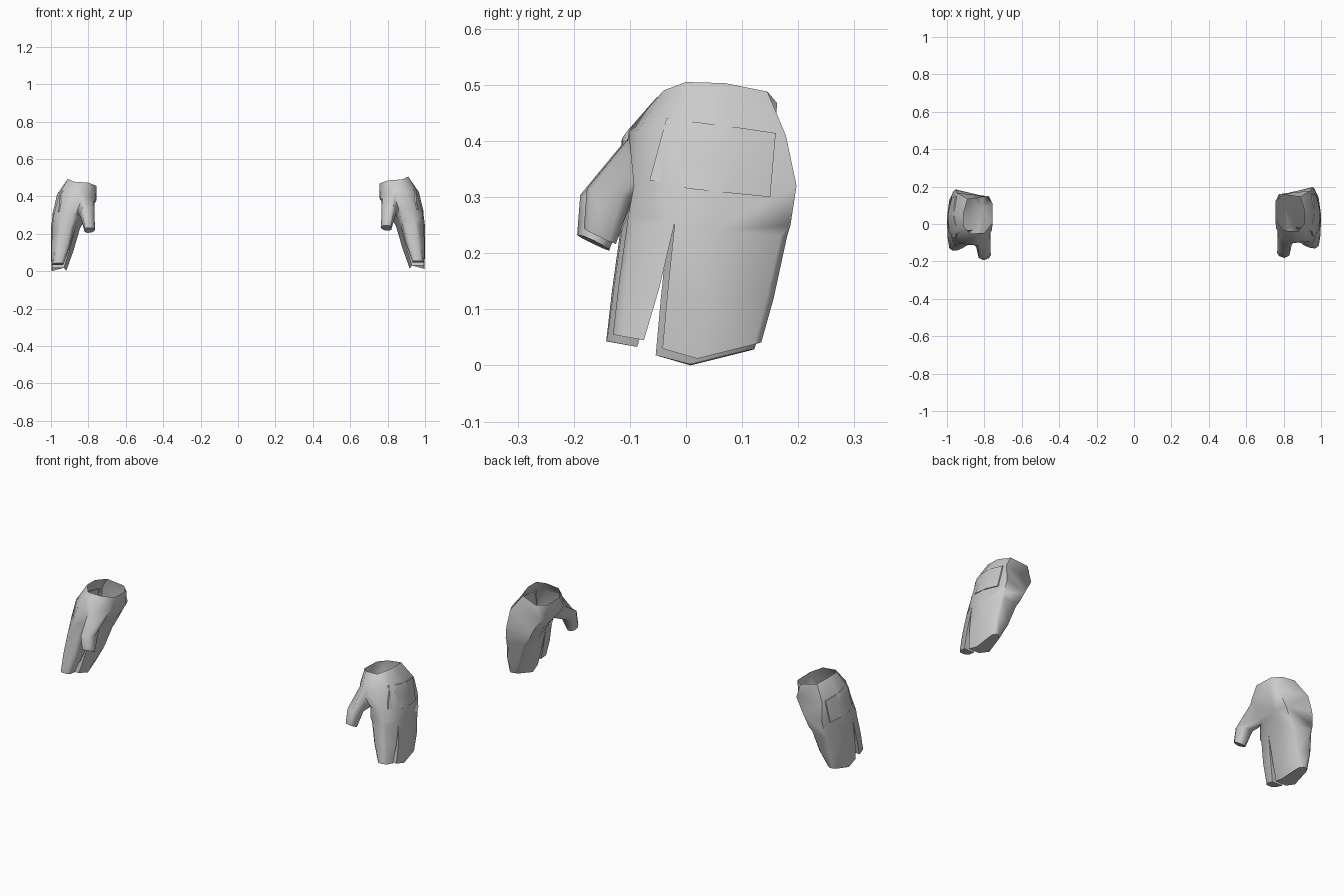
import bpy, bmesh, math
from mathutils import Vector
from mathutils.bvhtree import BVHTree

if "Cube" in bpy.data.objects:
    bpy.data.objects.remove(bpy.data.objects["Cube"])

# Palm sections, wrist to finger fork: front-out, slit-out, mid-out, back-out, then back-in ... front-in
WRIST = [(.875, -.04, .49), (.91, .0, .505), (.912, .07, .503), (.89, .145, .488),
         (.80, .162, .468), (.758, .125, .465), (.757, .02, .468), (.80, -.035, .485)]
HAND = [(.905, -.085, .42), (.955, -.03, .425), (.968, .07, .42), (.945, .178, .41),
        (.775, .16, .39), (.757, .12, .39), (.759, -.03, .39), (.83, -.108, .415)]
KNUCKLE = [(.94, -.093, .32), (.984, -.03, .32), (.99, .06, .32), (.955, .197, .32),
           (.82, .165, .31), (.805, .10, .31), (.825, -.02, .315), (.865, -.085, .32)]
FORK = [(.96, -.106, .25), (.992, -.02, .255), (1.0, .05, .24), (.97, .183, .23),
        (.86, .16, .23), (.845, .08, .24), (.865, -.02, .255), (.88, -.102, .25)]
# Finger sections below the fork
INDEX = [[(.975, -.120, .15), (.998, -.047, .14), (.90, -.047, .14), (.90, -.116, .15)],
         [(.985, -.131, .055), (.995, -.075, .045), (.935, -.075, .045), (.93, -.128, .055)]]
MITT = [[(.998, -.033, .13), (1.0, .04, .12), (.985, .158, .12),
         (.90, .148, .12), (.88, .05, .12), (.90, -.033, .13)],
        [(.993, -.042, .03), (.997, .02, .012), (.985, .136, .041),
         (.94, .13, .041), (.918, .02, .014), (.93, -.042, .03)]]
THUMB = [[(.765, -.155, .32), (.828, -.182, .315), (.845, -.10, .30), (.775, -.088, .29)],
         [(.762, -.166, .242), (.818, -.187, .245), (.82, -.125, .215), (.77, -.125, .22)]]
# Panel outline on the back of the hand, (y, z)
PANEL_TOP = [(-.035, .44), (.03, .432), (.10, .423), (.16, .414)]
PANEL_LOW = [(-.065, .33), (.005, .315), (.08, .307), (.15, .30)]


def bridge(bm, a, b, skip=None):
    n = len(a)
    for i in range(n):
        if i != skip:
            bm.faces.new((a[i], a[(i + 1) % n], b[(i + 1) % n], b[i]))


def finger(bm, base, sections, rounded):
    """Loft a finger from a base loop, cap it, return its long edges to round."""
    long_edges = []
    for sec in sections:
        ring = [bm.verts.new(p) for p in sec]
        bridge(bm, base, ring)
        long_edges += [bm.edges.get((base[i], ring[i])) for i in rounded]
        base = ring
    bm.faces.new(base)
    return long_edges


def finish(bm, name, side, offset):
    for v in bm.verts:
        v.co.x *= side
        v.co += offset
    bmesh.ops.recalc_face_normals(bm, faces=bm.faces)
    me = bpy.data.meshes.new(name)
    bm.to_mesh(me)
    bm.free()
    ob = bpy.data.objects.new(name, me)
    bpy.context.collection.objects.link(ob)
    bpy.ops.object.select_all(action='DESELECT')
    ob.select_set(True)
    bpy.context.view_layer.objects.active = ob
    bpy.ops.object.shade_smooth_by_angle(angle=math.radians(58))


def glove(label, side, offset):
    # Hand shell, open at the wrist
    bm = bmesh.new()
    w, h, k, f = [[bm.verts.new(p) for p in s] for s in (WRIST, HAND, KNUCKLE, FORK)]
    bridge(bm, w, h)
    bridge(bm, h, k, skip=6)          # gap where the thumb starts
    bridge(bm, k, f)
    # Thumb, index finger and joined fingers
    edges = finger(bm, [h[6], h[7], k[7], k[6]], THUMB, range(4))
    edges += finger(bm, [f[0], f[1], f[6], f[7]], INDEX, (0, 3))
    edges += finger(bm, f[1:7], MITT, (2, 3))
    bmesh.ops.bevel(bm, geom=edges, offset=.014, segments=1, affect='EDGES',
                    clamp_overlap=False)
    bmesh.ops.recalc_face_normals(bm, faces=bm.faces)
    tree = BVHTree.FromBMesh(bm)
    finish(bm, label + "_glove", side, offset)

    # Raised panel that follows the back of the hand
    bm = bmesh.new()
    rows = []
    for t in (0, .25, .5, .75, 1):
        row = []
        for a, b in zip(PANEL_TOP, PANEL_LOW):
            y, z = (a[i] * (1 - t) + b[i] * t for i in (0, 1))
            hit = tree.ray_cast(Vector((1.5, y, z)), Vector((-1, 0, 0)))[0]
            row.append(bm.verts.new((hit.x + .006 if hit else .95, y, z)))
        rows.append(row)
    for a, b in zip(rows, rows[1:]):
        for i in range(3):
            bm.faces.new((a[i], a[i + 1], b[i + 1], b[i]))
    rim = [e for e in bm.edges if e.is_boundary]
    skirt = bmesh.ops.extrude_edge_only(bm, edges=rim)["geom"]
    for v in skirt:
        if isinstance(v, bmesh.types.BMVert):
            v.co.x -= .01
    finish(bm, label + "_back_panel", side, offset)


glove("right", 1, Vector((0, 0, 0)))
glove("left", -1, Vector((0, -.012, -.012)))
